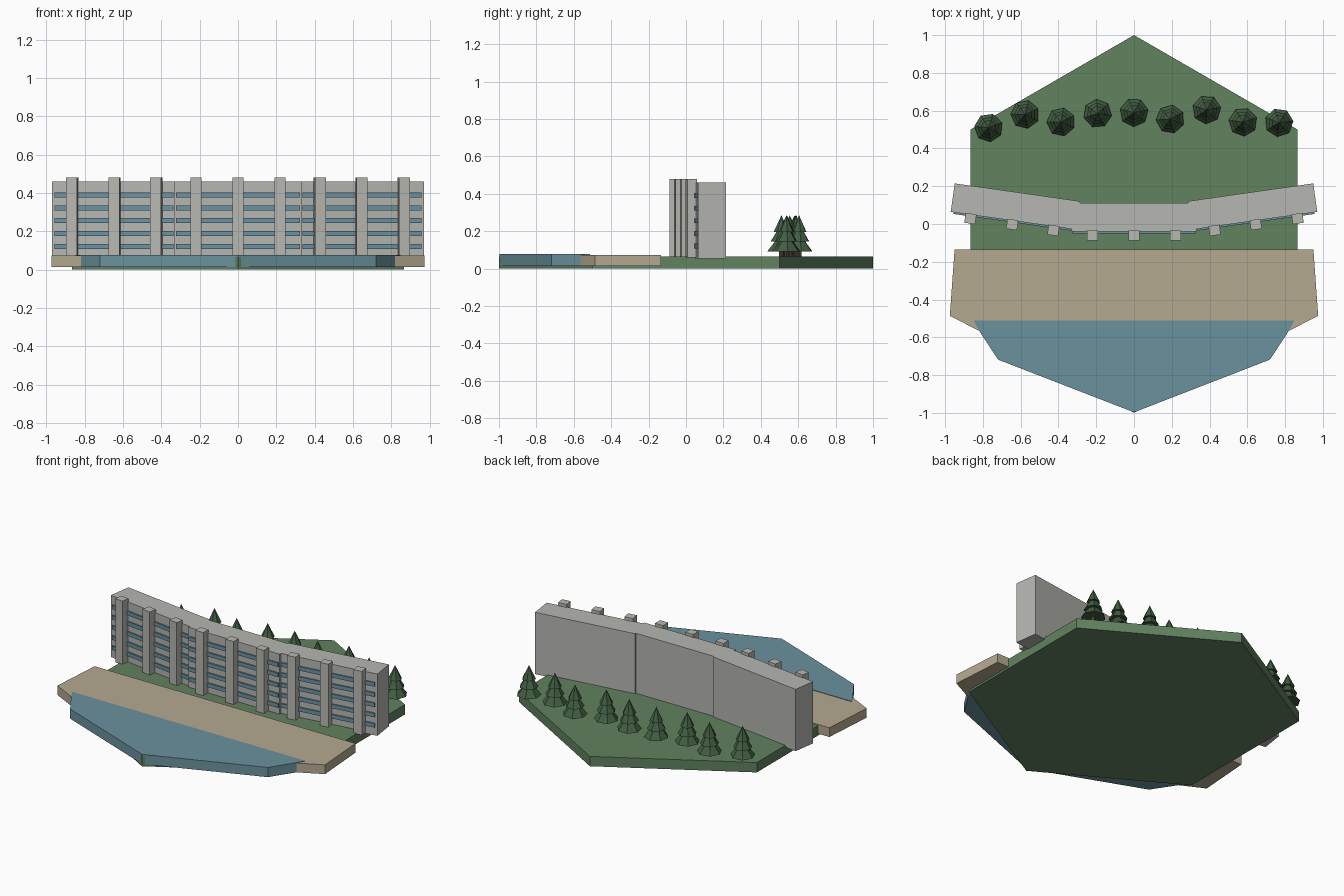
import bpy, bmesh, math, random
from mathutils import Matrix, Vector

if "Cube" in bpy.data.objects:
    bpy.data.objects.remove(bpy.data.objects["Cube"])

random.seed(4)


def material(name, r, g, b):
    def lin(c):
        c /= 255
        return c / 12.92 if c < 0.04045 else ((c + 0.055) / 1.055) ** 2.4
    m = bpy.data.materials.new(name)
    m.diffuse_color = (lin(r), lin(g), lin(b), 1)
    m.use_nodes = True
    m.node_tree.nodes["Principled BSDF"].inputs["Base Color"].default_value = m.diffuse_color
    return m


CONCRETE = material("concrete", 182, 182, 178)
FIN = material("pale concrete", 184, 185, 177)
GLASS = material("blue glass", 107, 146, 160)
WATER = material("water blue", 107, 146, 158)
SAND = material("sand", 181, 170, 145)
GRASS = material("grass green", 97, 130, 95)
LEAF = material("pine green", 66, 94, 66)
BARK = material("bark brown", 82, 66, 50)


def finish(name, bm, mat):
    bmesh.ops.recalc_face_normals(bm, faces=bm.faces)
    me = bpy.data.meshes.new(name)
    bm.to_mesh(me)
    bm.free()
    me.materials.append(mat)
    ob = bpy.data.objects.new(name, me)
    bpy.context.collection.objects.link(ob)
    return ob


def slab(name, pts, z0, z1, mat):
    bm = bmesh.new()
    face = bm.faces.new([bm.verts.new((x, y, z0)) for x, y in pts])
    ext = bmesh.ops.extrude_face_region(bm, geom=[face], use_keep_orig=True)
    verts = [v for v in ext["geom"] if isinstance(v, bmesh.types.BMVert)]
    bmesh.ops.translate(bm, verts=verts, vec=(0, 0, z1 - z0))
    return finish(name, bm, mat)


def mirrored(right):
    return right + [(-x, y) for x, y in reversed(right) if x > 0]


def box(name, frame, x, y, z, mat):
    """Box from (min, max) ranges, placed by the frame matrix."""
    bm = bmesh.new()
    bmesh.ops.create_cube(bm, size=1)
    for v in bm.verts:
        for i, (a, b) in enumerate((x, y, z)):
            v.co[i] = a if v.co[i] < 0 else b
    bm.transform(frame)
    return finish(name, bm, mat)


# Hexagonal lawn, beach and water
slab("lawn", [(math.sin(k * math.pi / 3), math.cos(k * math.pi / 3)) for k in range(6)],
     0, 0.065, GRASS)
slab("beach", mirrored([(0.82, -0.565), (0.975, -0.487), (0.95, -0.135)]), 0.013, 0.074, SAND)
slab("water", mirrored([(0, -0.997), (0.72, -0.718), (0.82, -0.565), (0.848, -0.512)]),
     0.013, 0.077, WATER)

# Building blocks: local x runs along the facade, local y = 0 is the front face
ANGLE = math.radians(8.1)
centre = Matrix.Translation((0, -0.04, 0))
right = Matrix.Translation((0.307, -0.03, 0)) @ Matrix.Rotation(ANGLE, 4, "Z")
left = Matrix.Translation((-0.307, -0.03, 0)) @ Matrix.Rotation(-ANGLE, 4, "Z")
c = math.cos(ANGLE)
blocks = [
    ("centre", centre, (-0.332, 0.332), (-0.325, 0.325), [-0.22, 0, 0.22]),
    ("right_wing", right, (0, 0.67), (0.03, 0.655), [(x - 0.307) / c for x in (0.424, 0.642, 0.863)]),
    ("left_wing", left, (-0.67, 0), (-0.655, -0.03), [(0.307 - x) / c for x in (0.424, 0.642, 0.863)]),
]
for name, frame, span, glass, fins in blocks:
    box(name + "_block", frame, span, (0, 0.152), (0.053, 0.46), CONCRETE)
    # Window bands, one per floor
    for floor in range(5):
        z = 0.121 + floor * 0.0673
        box(f"{name}_window_band_{floor}", frame, glass, (-0.009, 0), (z - 0.013, z + 0.013), GLASS)
    # Vertical fins rising above the roof
    for i, x in enumerate(fins):
        box(f"{name}_fin_{i}", frame, (x - 0.029, x + 0.029), (-0.047, 0.006), (0.06, 0.48), FIN)


# Pine trees: a trunk and three stacked cones
def cone(name, x, y, z0, z1, r0, r1, sides, turn, mat):
    bm = bmesh.new()
    bmesh.ops.create_cone(bm, cap_ends=True, segments=sides, radius1=r0, radius2=r1, depth=z1 - z0)
    bm.transform(Matrix.Translation((x, y, (z0 + z1) / 2)) @ Matrix.Rotation(turn, 4, "Z"))
    return finish(name, bm, mat)


trees = [(-0.77, 0.51), (-0.577, 0.58), (-0.387, 0.54), (-0.193, 0.585), (0, 0.59),
         (0.192, 0.555), (0.385, 0.605), (0.577, 0.54), (0.768, 0.537)]
for i, (x, y) in enumerate(trees):
    turn = random.uniform(0, math.tau)
    cone(f"tree_trunk_{i}", x, y, 0.06, 0.1, 0.014, 0.014, 6, turn, BARK)
    for tier, (z0, z1, r) in enumerate([(0.092, 0.19, 0.076), (0.145, 0.24, 0.058), (0.195, 0.285, 0.042)]):
        cone(f"tree_{i}_tier_{tier}", x, y, z0, z1, r, 0, 7, turn, LEAF)
